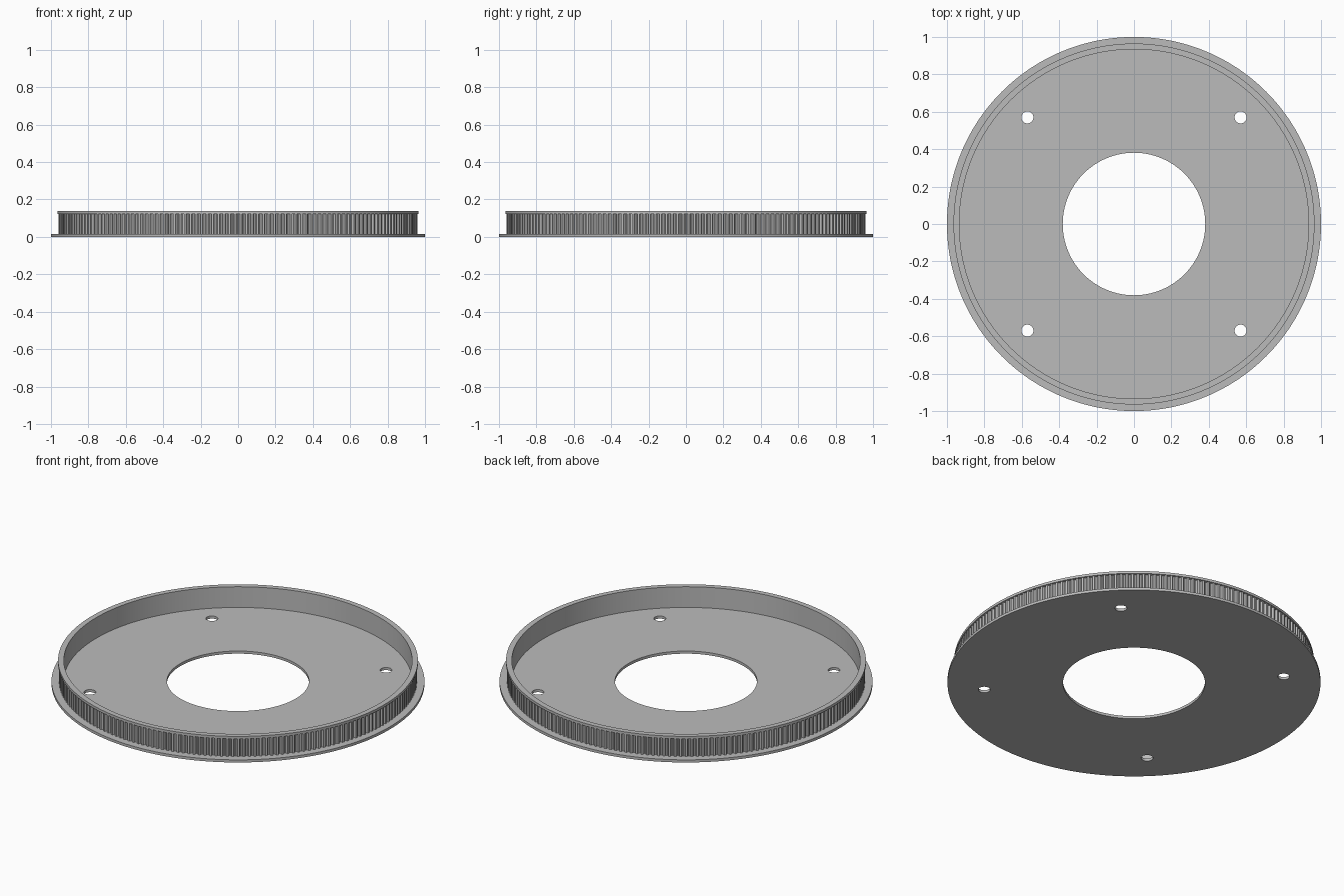
import bpy, bmesh
from math import sin, cos, pi

cube = bpy.data.objects.get("Cube")
if cube:
    bpy.data.objects.remove(cube, do_unlink=True)

TEETH = 200
FLOOR, TOOTH_TOP, TOP = 0.0155, 0.123, 0.138
INNER, TIP, LIP = 0.934, 0.96, 0.965
SEGMENTS = 200

grey = bpy.data.materials.new("light grey")
grey.use_nodes = True
COLOUR = (0.5, 0.5, 0.5, 1)
grey.diffuse_color = COLOUR
grey.node_tree.nodes["Principled BSDF"].inputs["Base Color"].default_value = COLOUR


def add_object(name, bm):
    bmesh.ops.recalc_face_normals(bm, faces=bm.faces)
    mesh = bpy.data.meshes.new(name)
    bm.to_mesh(mesh)
    bm.free()
    mesh.materials.append(grey)
    obj = bpy.data.objects.new(name, mesh)
    bpy.context.collection.objects.link(obj)
    return obj


def smooth(obj, angle):
    bpy.ops.object.select_all(action="DESELECT")
    obj.select_set(True)
    bpy.context.view_layer.objects.active = obj
    bpy.ops.object.shade_smooth_by_angle(angle=angle)


def circle(radius, count):
    return [(radius * cos(2 * pi * i / count), radius * sin(2 * pi * i / count))
            for i in range(count)]


def ring(name, outer, inner, z0, z1):
    """Extruded band between two outlines with equal point counts."""
    bm = bmesh.new()
    loops = [[bm.verts.new((x, y, z)) for x, y in outline]
             for outline, z in ((outer, z0), (outer, z1), (inner, z1), (inner, z0))]
    n = len(outer)
    for k in range(4):
        a, b = loops[k], loops[(k + 1) % 4]
        for i in range(n):
            j = (i + 1) % n
            bm.faces.new((a[i], a[j], b[j], b[i]))
    return add_object(name, bm)


# Base plate with the central bore
plate = ring("base_plate", circle(1.0, SEGMENTS), circle(0.381, SEGMENTS), 0, FLOOR)

# Four mounting holes
bm = bmesh.new()
for sx in (-1, 1):
    for sy in (-1, 1):
        made = bmesh.ops.create_cone(bm, cap_ends=True, segments=40,
                                     radius1=0.032, radius2=0.032, depth=0.2)
        bmesh.ops.translate(bm, verts=made["verts"], vec=(sx * 0.57, sy * 0.57, 0))
cutter = add_object("hole_cutter", bm)
cutter.hide_render = True
cut = plate.modifiers.new("holes", "BOOLEAN")
cut.operation = "DIFFERENCE"
cut.solver = "EXACT"
cut.object = cutter
bpy.context.view_layer.objects.active = plate
bpy.ops.object.modifier_apply(modifier=cut.name)
bpy.data.objects.remove(cutter, do_unlink=True)
smooth(plate, 0.5)

# Toothed wall: each tooth pitch holds a rounded groove and a flat tip
STEPS = [(-0.32, 0), (-0.26, 0.65), (-0.12, 1), (0.12, 1), (0.26, 0.65), (0.32, 0)]
GROOVE = 0.0115
outline, inside = [], []
for t in range(TEETH):
    for offset, depth in STEPS:
        a = 2 * pi * (t + offset) / TEETH
        r = TIP - GROOVE * depth
        outline.append((r * cos(a), r * sin(a)))
        inside.append((INNER * cos(a), INNER * sin(a)))
wall = ring("toothed_wall", outline, inside, FLOOR, TOOTH_TOP)
smooth(wall, 0.5)

# Retaining lip on top of the teeth
lip = ring("top_lip", circle(LIP, SEGMENTS), circle(INNER, SEGMENTS), TOOTH_TOP, TOP)
smooth(lip, 0.5)
